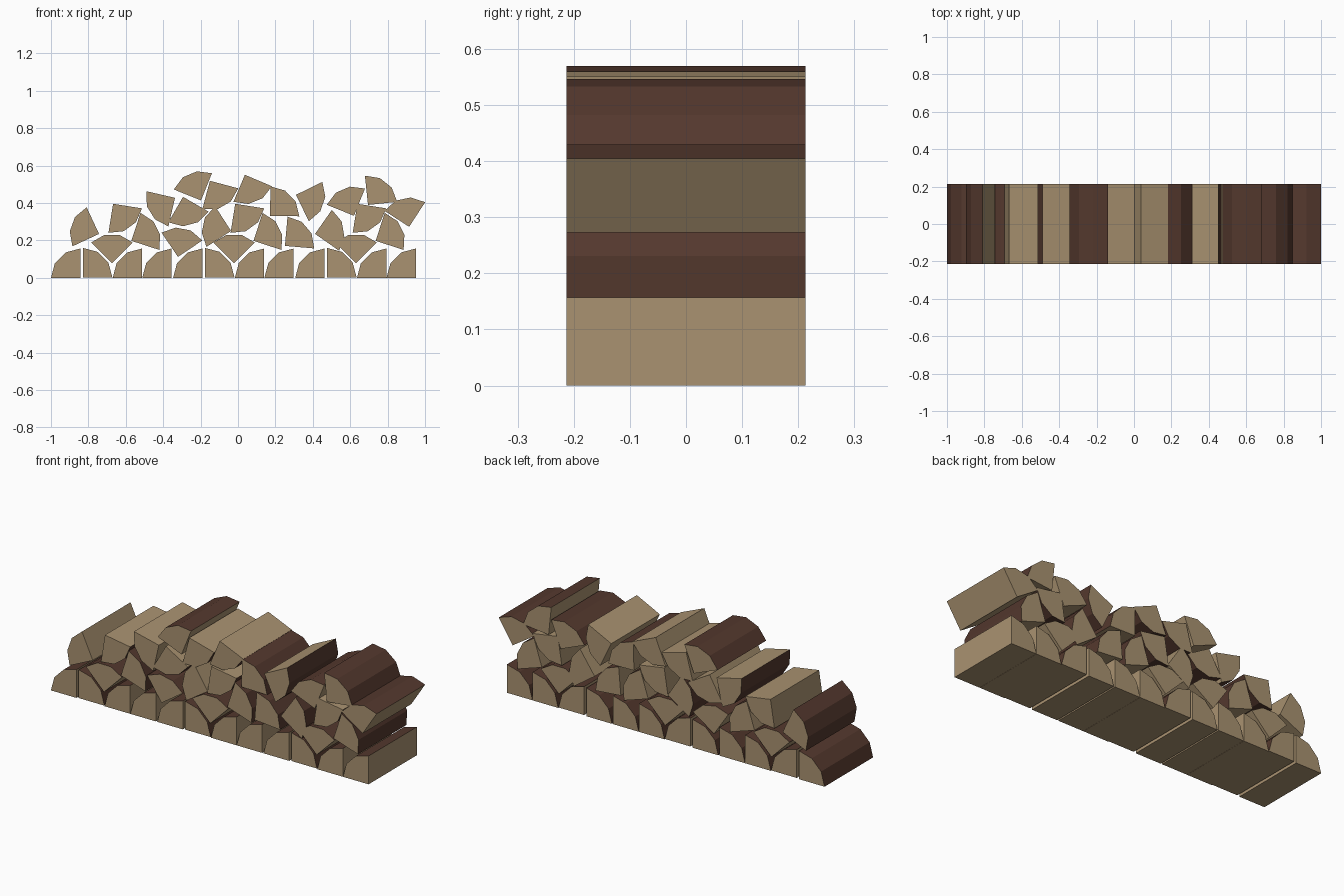
import bpy, math

if "Cube" in bpy.data.objects:
    bpy.data.objects.remove(bpy.data.objects["Cube"])

R = 0.157        # log radius
HALF = 0.213     # half of log length
PERIOD = 0.653   # spacing of repeating groups


def material(name, color):
    m = bpy.data.materials.new(name)
    m.diffuse_color = (*color, 1)
    m.use_nodes = True
    m.node_tree.nodes["Principled BSDF"].inputs["Base Color"].default_value = m.diffuse_color
    return m


wood = material("cut_wood", (0.40, 0.29, 0.165))
bark = material("bark", (0.089, 0.040, 0.027))


def split_log(name, x, z, start):
    """Quarter log: right-angled heart at (x, z), bark arc of 90 degrees from start."""
    profile = [(x, z)]
    for i in range(4):
        a = math.radians(start + 30 * i)
        profile.append((x + R * math.cos(a), z + R * math.sin(a)))
    n = len(profile)
    verts = [(px, y, pz) for y in (-HALF, HALF) for px, pz in profile]
    faces = [tuple(range(n)), tuple(reversed(range(n, 2 * n)))]
    for i in range(n):
        j = (i + 1) % n
        faces.append((i, i + n, j + n, j))
    mesh = bpy.data.meshes.new(name)
    mesh.from_pydata(verts, [], faces)
    mesh.materials.append(wood)
    mesh.materials.append(bark)
    for k in (3, 4, 5):          # the three curved sides carry bark
        mesh.polygons[k].material_index = 1
    mesh.update()
    obj = bpy.data.objects.new(name, mesh)
    bpy.context.collection.objects.link(obj)
    return obj


# Repeating groups: ground row, logs wedged between them, and second row
group = [
    (-0.843, 0.0, 90), (-0.829, 0.003, 0), (-0.513, 0.0, 90), (-0.355, 0.0, 90),
    (-0.674, 0.078, 45), (-0.668, 0.396, -99), (-0.570, 0.198, -18),
]
for g in range(3):
    for i, (x, z, a) in enumerate(group):
        split_log(f"row_log_{g}_{i}", x + g * PERIOD, z, a)

# Loosely piled logs
loose = [
    (-0.743, 0.235, 115), (-0.337, 0.428, 167), (-0.294, 0.433, -120),
    (-0.321, 0.112, 34), (-0.037, 0.251, 123), (-0.198, 0.414, 68),
    (-0.150, 0.519, -105), (0.037, 0.551, -113), (0.171, 0.332, -1),
    (0.310, 0.444, -64), (0.251, 0.171, -5), (0.412, 0.235, -35),
    (0.620, 0.332, 68), (0.695, 0.390, 6), (0.915, 0.273, 57),
]
for i, (x, z, a) in enumerate(loose):
    split_log(f"piled_log_{i}", x, z, a)
